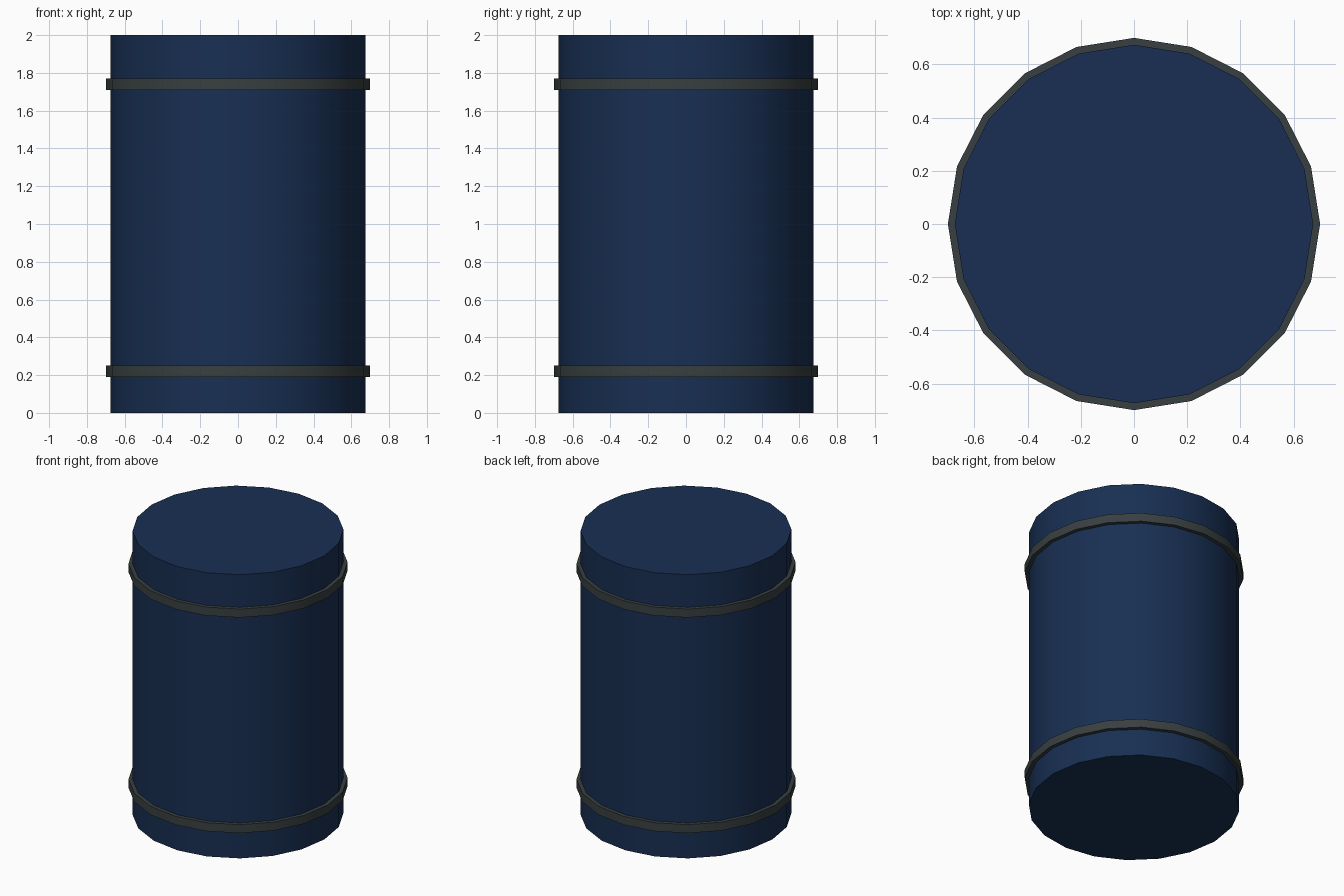
import bpy, bmesh
from math import cos, sin, pi, radians

if "Cube" in bpy.data.objects:
    bpy.data.objects.remove(bpy.data.objects["Cube"])

SIDES = 20


def material(name, rgb):
    mat = bpy.data.materials.new(name)
    mat.diffuse_color = (*rgb, 1)
    mat.use_nodes = True
    mat.node_tree.nodes["Principled BSDF"].inputs["Base Color"].default_value = mat.diffuse_color
    return mat


def add_object(name, bm, mat):
    bmesh.ops.recalc_face_normals(bm, faces=bm.faces)
    mesh = bpy.data.meshes.new(name)
    bm.to_mesh(mesh)
    bm.free()
    mesh.materials.append(mat)
    obj = bpy.data.objects.new(name, mesh)
    bpy.context.collection.objects.link(obj)
    bpy.ops.object.select_all(action='DESELECT')
    obj.select_set(True)
    bpy.context.view_layer.objects.active = obj
    bpy.ops.object.shade_smooth_by_angle(angle=radians(30))
    return obj


def lathe(name, profile, mat, closed=False):
    """Revolve (radius, z) points; open profiles get flat end caps."""
    bm = bmesh.new()
    rings = [[bm.verts.new((r * cos(2 * pi * i / SIDES), r * sin(2 * pi * i / SIDES), z))
              for i in range(SIDES)] for r, z in profile]
    pairs = list(zip(rings, rings[1:]))
    if closed:
        pairs.append((rings[-1], rings[0]))
    else:
        bm.faces.new(rings[0][::-1])
        bm.faces.new(rings[-1])
    for a, b in pairs:
        for i in range(SIDES):
            j = (i + 1) % SIDES
            bm.faces.new((a[i], a[j], b[j], b[i]))
    return add_object(name, bm, mat)


blue = material("blue_paint", (0.009, 0.028, 0.085))
grey = material("dark_metal", (0.04, 0.05, 0.052))

# Drum body
lathe("drum_body", [(0.674, 0), (0.674, 2)], blue)

# Raised hoops near the bottom and top
for name, z in (("lower_hoop", 0.22), ("upper_hoop", 1.74)):
    lo, hi = z - 0.03, z + 0.03
    lathe(name, [(0.67, lo), (0.70, lo), (0.70, hi), (0.67, hi)], grey, closed=True)
